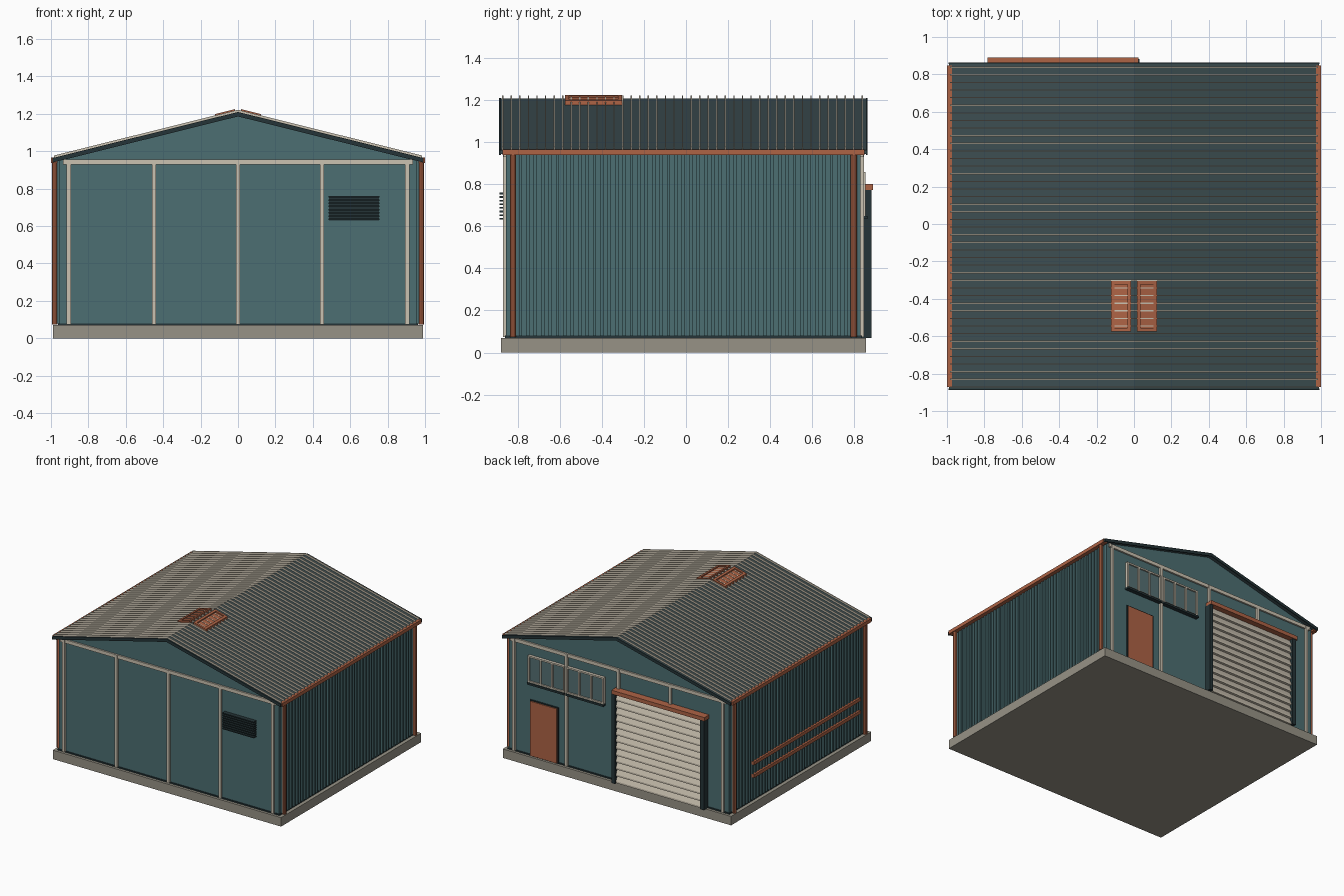
import bpy, bmesh, math

if "Cube" in bpy.data.objects:
    bpy.data.objects.remove(bpy.data.objects["Cube"])

def mat(name, rgb):
    m = bpy.data.materials.new(name)
    m.diffuse_color = (*rgb, 1)
    m.use_nodes = True
    m.node_tree.nodes["Principled BSDF"].inputs["Base Color"].default_value = m.diffuse_color
    return m

TEAL = mat("teal cladding", (.072, .156, .168))
ROOF = mat("dark slate roof", (.046, .076, .083))
DARK = mat("dark trim", (.018, .034, .038))
BEIGE = mat("beige steel", (.60, .54, .44))
COPPER = mat("copper orange", (.42, .125, .06))
CONC = mat("concrete", (.31, .29, .24))
GLASS = mat("window glass", (.09, .16, .17))

CY = -.0125            # centre of the building along y
SLOPE = (1.208 - .962) / .99

def finish(bm, name, m):
    bmesh.ops.recalc_face_normals(bm, faces=bm.faces)
    me = bpy.data.meshes.new(name)
    bm.to_mesh(me)
    bm.free()
    me.materials.append(m)
    ob = bpy.data.objects.new(name, me)
    bpy.context.collection.objects.link(ob)
    return ob

def add_box(bm, x0, x1, y0, y1, z0, z1):
    v = [bm.verts.new((x, y, z)) for x in (x0, x1) for y in (y0, y1) for z in (z0, z1)]
    for f in ((0, 1, 3, 2), (4, 5, 7, 6), (0, 1, 5, 4), (2, 3, 7, 6), (0, 2, 6, 4), (1, 3, 7, 5)):
        bm.faces.new([v[i] for i in f])

def boxes(name, m, *items):
    bm = bmesh.new()
    for b in items:
        add_box(bm, *b)
    return finish(bm, name, m)

def add_prism(bm, pts, y0, y1):
    a = [bm.verts.new((x, y0, z)) for x, z in pts]
    b = [bm.verts.new((x, y1, z)) for x, z in pts]
    bm.faces.new(a)
    bm.faces.new(b)
    n = len(pts)
    for i in range(n):
        bm.faces.new((a[i], a[(i + 1) % n], b[(i + 1) % n], b[i]))

def roof_z(x):
    return 1.208 - SLOPE * abs(x)

def chevron(x, lo, hi):
    # gabled strip between two heights relative to the roof surface
    e = roof_z(x)
    return [(-x, e + lo), (0, 1.208 + lo), (x, e + lo), (x, e + hi), (0, 1.208 + hi), (-x, e + hi)]

# slab and wall body with gables
boxes("floor_slab", CONC, (-.99, .99, CY - .868, CY + .868, 0, .07))
bm = bmesh.new()
add_prism(bm, [(-.955, .07), (.955, .07), (.955, roof_z(.955) - .012), (0, 1.196),
               (-.955, roof_z(.955) - .012)], CY - .842, CY + .842)
finish(bm, "wall_body", TEAL)
boxes("base_trim", DARK, (-.962, .962, CY - .848, CY + .848, .07, .08))

# ribbed cladding on the long sides
ribs = []
for s in (-1, 1):
    for i in range(47):
        y = CY + (i - 23) * .0352
        x = sorted((s * .95, s * .97))
        ribs.append((*x, y - .008, y + .008, .078, .95))
boxes("side_wall_ribs", TEAL, *ribs)

# roof sheet, standing seams and end trims
bm = bmesh.new()
add_prism(bm, chevron(.99, -.018, 0), CY - .873, CY + .873)
finish(bm, "roof_sheet", ROOF)
bm = bmesh.new()
for i in range(43):
    y = -.871 + i * .0407
    add_prism(bm, chevron(.985, -.004, .014), y - .0032, y + .0032)
finish(bm, "roof_seams", BEIGE)
bm = bmesh.new()
for s in (-1, 1):
    y = CY + s * .872
    add_prism(bm, chevron(.992, -.022, .002), y - .004, y + .004)
finish(bm, "barge_trim", DARK)

# steel frame on both ends
frame = []
for s in (-1, 1):
    y = sorted((CY + s * .835, CY + s * .858))
    for x in (-.905, -.45, 0, .45, .905):
        frame.append((x - .011, x + .011, *y, .075, .955))
    y = sorted((CY + s * .835, CY + s * .855))
    frame.append((-.935, .935, *y, .93, .957))
boxes("end_frame", BEIGE, *frame)

# gutters and downpipes
boxes("gutters", COPPER, *[(*sorted((s * .965, s * .999)), CY - .86, CY + .86, .938, .966) for s in (-1, 1)])
bm = bmesh.new()
for s in (-1, 1):
    for t in (-1, 1):
        r = bmesh.ops.create_cone(bm, cap_ends=True, segments=10, radius1=.015, radius2=.015, depth=.87)
        for v in r["verts"]:
            v.co.x += s * .979
            v.co.y += CY + t * .81
            v.co.z += .51
finish(bm, "downpipes", COPPER)

# guard rails on the left wall
boxes("left_wall_rails", COPPER, *[(-.984, -.962, -.76, .56, z - .013, z + .013) for z in (.27, .37)])

# front louvre
boxes("louvre_back", DARK, (.487, .755, -.862, -.85, .63, .76))
boxes("louvre_slats", DARK, *[(.485, .757, -.887, -.855, .632 + i * .0172, .640 + i * .0172) for i in range(8)])

# roof vents with frames either side of the ridge
bm = bmesh.new()
def vent_bar(s, xa, xb, y0, y1, top):
    pts = [(s * xa, roof_z(xa) - .004), (s * xb, roof_z(xb) - .004),
           (s * xb, roof_z(xb) + top), (s * xa, roof_z(xa) + top)]
    add_prism(bm, pts, y0, y1)
for s in (-1, 1):
    vent_bar(s, .016, .122, -.57, -.31, .0125)
    vent_bar(s, .016, .034, -.575, -.305, .021)
    vent_bar(s, .104, .124, -.575, -.305, .021)
    vent_bar(s, .016, .124, -.575, -.557, .021)
    vent_bar(s, .016, .124, -.323, -.305, .021)
finish(bm, "roof_vents", COPPER)

# back door
W = CY + .842          # back wall plane
boxes("back_door_frame", DARK, (.522, .768, W - .01, W + .008, .07, .51))
boxes("back_door", COPPER, (.53, .76, W - .01, W + .016, .075, .502))

# back windows with three panes each
glass, bars, sills = [], [], []
for x0, x1 in ((.465, .77), (.125, .435)):
    glass.append((x0, x1, W - .01, W + .012, .65, .855))
    sills.append((x0 - .008, x1 + .008, W - .01, W + .032, .635, .65))
    for i in range(4):
        x = x0 + (x1 - x0) * i / 3
        bars.append((x - .006, x + .006, W - .01, W + .024, .65, .858))
    for z in (.655, .852):
        bars.append((x0 - .006, x1 + .006, W - .01, W + .023, z - .006, z + .006))
boxes("window_glass", GLASS, *glass)
boxes("window_frames", BEIGE, *bars)
boxes("window_sills", DARK, *sills)

# roller door: slanted slats, guides and hood
bm = bmesh.new()
N = 13
h = (.77 - .072) / N
pts = [(W - .01, .072)]
for i in range(N):
    z = .072 + i * h
    pts += [(W + .038, z), (W + .038, z + h * .25), (W + .022, z + h * .95)]
pts.append((W - .01, .77))
a = [bm.verts.new((-.745, y, z)) for y, z in pts]
b = [bm.verts.new((.005, y, z)) for y, z in pts]
bm.faces.new(a)
bm.faces.new(b)
for i in range(len(pts)):
    j = (i + 1) % len(pts)
    bm.faces.new((a[i], a[j], b[j], b[i]))
finish(bm, "roller_door_slats", BEIGE)
boxes("roller_door_guides", DARK, (-.772, -.74, W - .01, W + .052, .07, .772),
      (.0, .03, W - .01, W + .052, .07, .772))
boxes("roller_door_hood", COPPER, (-.782, .025, W - .01, W + .06, .772, .802))
